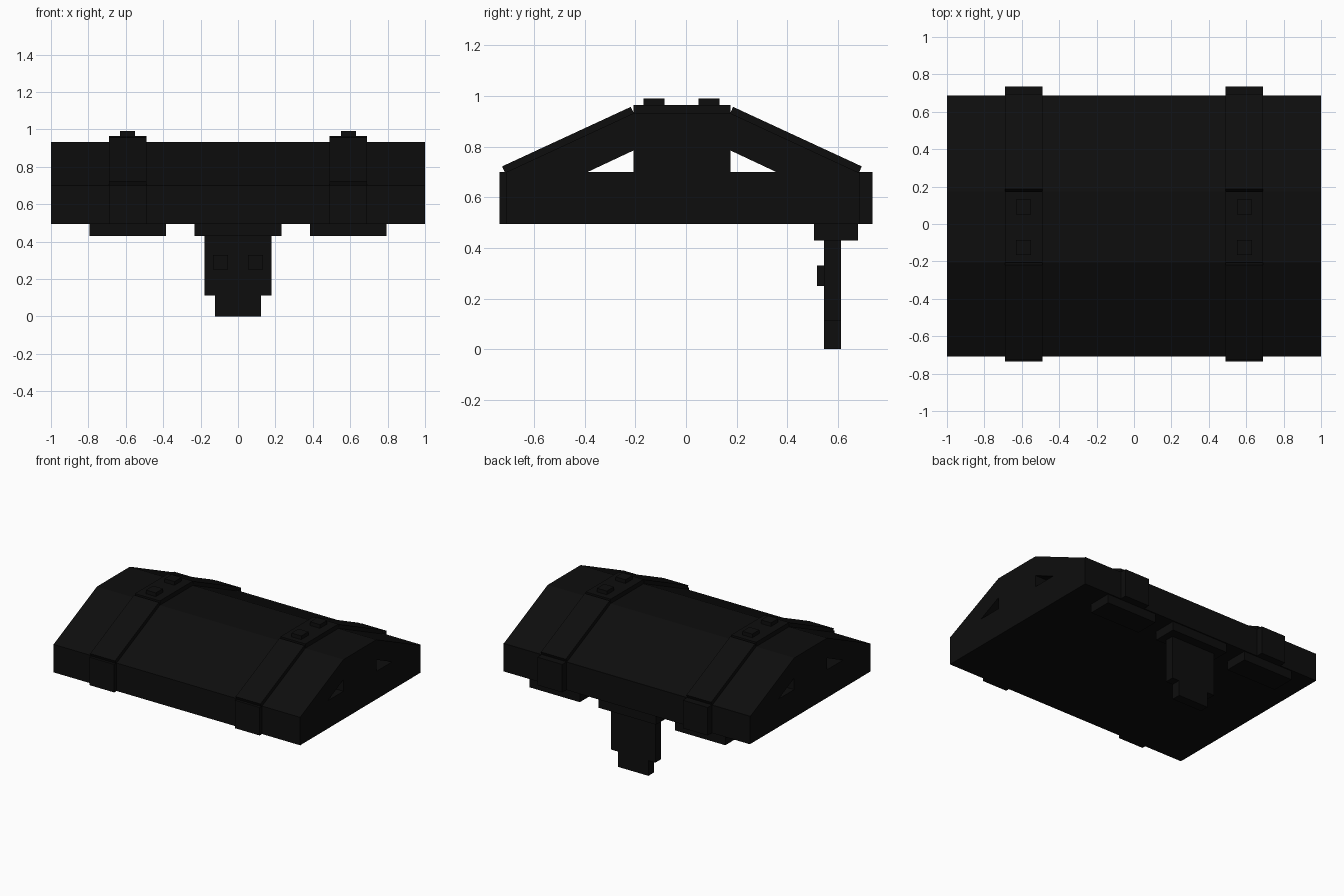
import bpy, bmesh

if "Cube" in bpy.data.objects:
    bpy.data.objects.remove(bpy.data.objects["Cube"])

black = bpy.data.materials.new("matte black")
black.diffuse_color = (0.0042, 0.0042, 0.0042, 1)
black.use_nodes = True
black.node_tree.nodes["Principled BSDF"].inputs["Base Color"].default_value = black.diffuse_color

CY = -0.016  # middle of the roof in y


def prism(name, profile, x0, x1):
    """Extrude a (y, z) profile along x."""
    bm = bmesh.new()
    face = bm.faces.new([bm.verts.new((x0, y, z)) for y, z in profile])
    ext = bmesh.ops.extrude_face_region(bm, geom=[face])
    moved = [v for v in ext["geom"] if isinstance(v, bmesh.types.BMVert)]
    bmesh.ops.translate(bm, verts=moved, vec=(x1 - x0, 0, 0))
    bmesh.ops.recalc_face_normals(bm, faces=bm.faces)
    mesh = bpy.data.meshes.new(name)
    bm.to_mesh(mesh)
    bm.free()
    mesh.materials.append(black)
    obj = bpy.data.objects.new(name, mesh)
    bpy.context.collection.objects.link(obj)
    return obj


def box(name, x0, x1, y0, y1, z0, z1):
    return prism(name, [(y0, z0), (y1, z0), (y1, z1), (y0, z1)], x0, x1)


def flip(profile):
    """Reflect a profile to the back half of the roof."""
    return [(2 * CY - y, z) for y, z in profile]


# Main body: base slab, ridge block and two sloped panels with gaps beneath
box("body_base", -1, 1, -0.708, 0.688, 0.495, 0.70)
box("body_ridge", -1, 1, -0.207, 0.175, 0.70, 0.932)
slope = [(-0.708, 0.70), (-0.207, 0.932), (-0.207, 0.785), (-0.388, 0.70)]
prism("front_slope", slope, -1, 1)
prism("back_slope", flip(slope), -1, 1)

# Two raised straps wrapping the body, with studs and feet
strap = [(-0.726, 0.722), (-0.218, 0.957), (-0.207, 0.933),
         (-0.207, 0.90), (-0.66, 0.69), (-0.712, 0.69)]
for side, cx in (("left", -0.59), ("right", 0.59)):
    a, b = cx - 0.101, cx + 0.101
    box(side + "_strap_base", a, b, -0.736, 0.736, 0.495, 0.70)
    box(side + "_strap_top", a, b, -0.207, 0.175, 0.90, 0.964)
    prism(side + "_strap_front", strap, a, b)
    prism(side + "_strap_back", flip(strap), a, b)
    for i, y in enumerate((-0.126, 0.091)):
        box(f"{side}_stud_{i + 1}", cx - 0.04, cx + 0.04,
            y - 0.041, y + 0.041, 0.96, 0.991)
    box(side + "_foot", cx - 0.205, cx + 0.205, 0.505, 0.68, 0.43, 0.495)

# Hanging latch at the back
box("latch_mount", -0.232, 0.232, 0.505, 0.68, 0.43, 0.495)
box("latch_plate", -0.18, 0.18, 0.545, 0.612, 0.112, 0.43)
box("latch_tip", -0.123, 0.123, 0.545, 0.612, 0.0, 0.112)
for side, cx in (("left", -0.093), ("right", 0.093)):
    box(side + "_latch_stud", cx - 0.04, cx + 0.04, 0.518, 0.545, 0.25, 0.33)
